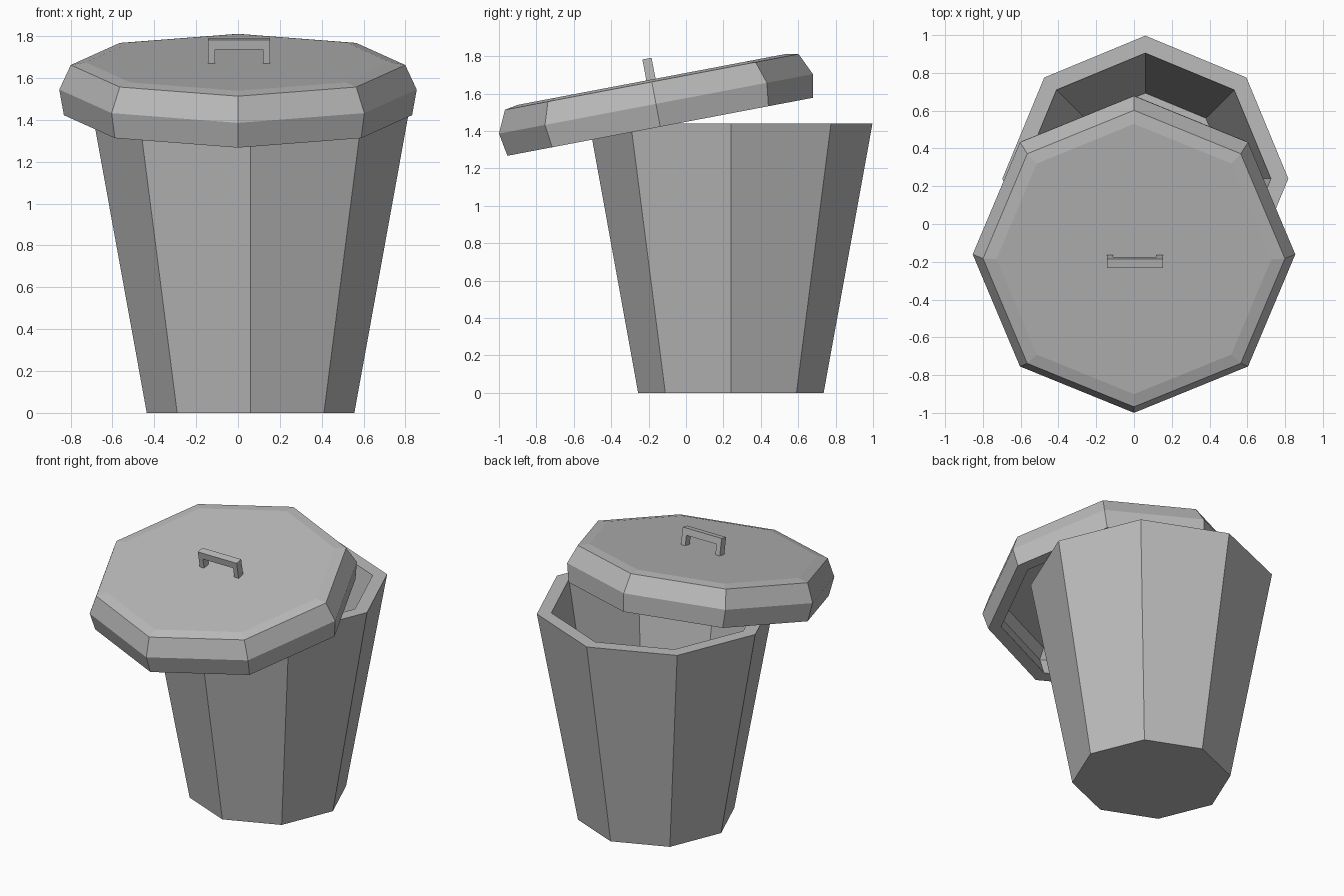
import bpy
import bmesh
from math import cos, sin, tau, radians
from mathutils import Matrix

cube = bpy.data.objects.get("Cube")
if cube:
    bpy.data.objects.remove(cube, do_unlink=True)

SIDES = 8

grey = bpy.data.materials.new("galvanised grey")
grey.use_nodes = True
colour = (0.5, 0.5, 0.5, 1)
grey.diffuse_color = colour
grey.node_tree.nodes["Principled BSDF"].inputs["Base Color"].default_value = colour


def finish(name, bm, matrix):
    bmesh.ops.recalc_face_normals(bm, faces=bm.faces)
    mesh = bpy.data.meshes.new(name)
    bm.to_mesh(mesh)
    bm.free()
    mesh.materials.append(grey)
    obj = bpy.data.objects.new(name, mesh)
    obj.matrix_world = matrix
    bpy.context.collection.objects.link(obj)
    return obj


def lathe(name, profile, matrix):
    """Spin a (radius, height) profile into a closed octagonal solid."""
    bm = bmesh.new()
    rings = [[bm.verts.new((r * cos(tau * i / SIDES), r * sin(tau * i / SIDES), z))
              for i in range(SIDES)] for r, z in profile]
    for low, high in zip(rings, rings[1:]):
        for i in range(SIDES):
            j = (i + 1) % SIDES
            bm.faces.new((low[i], low[j], high[j], high[i]))
    bm.faces.new(rings[0])
    bm.faces.new(rings[-1])
    return finish(name, bm, matrix)


# Open can: outer wall, flat rim, inner wall and floor
lathe("can", [(0.496, 0), (0.757, 1.44), (0.665, 1.44), (0.453, 0.15)],
      Matrix.Translation((0.06, 0.24, 0)))

# Tilted lid: hollow underside, rim, bevelled sides and slightly raised top
tilt = Matrix.Translation((0, -0.1375, 1.4225)) @ Matrix.Rotation(radians(10.75), 4, "X")
lathe("lid", [(0.72, 0.18), (0.77, 0.12), (0.75, 0), (0.832, 0),
              (0.854, 0.1245), (0.799, 0.244), (0.728, 0.257)], tilt)

# Handle: a bent strap extruded through its depth
bm = bmesh.new()
half, inner, base, under, top = 0.148, 0.115, 0.25, 0.325, 0.371
outline = [(-half, base), (-inner, base), (-inner, under), (inner, under),
           (inner, base), (half, base), (half, top), (-half, top)]
face = bm.faces.new([bm.verts.new((x, -0.027, z)) for x, z in outline])
extruded = bmesh.ops.extrude_face_region(bm, geom=[face])
bmesh.ops.translate(bm, vec=(0, 0.05, 0),
                    verts=[v for v in extruded["geom"] if isinstance(v, bmesh.types.BMVert)])
finish("lid_handle", bm, tilt @ Matrix.Translation((0.005, 0, 0)))
